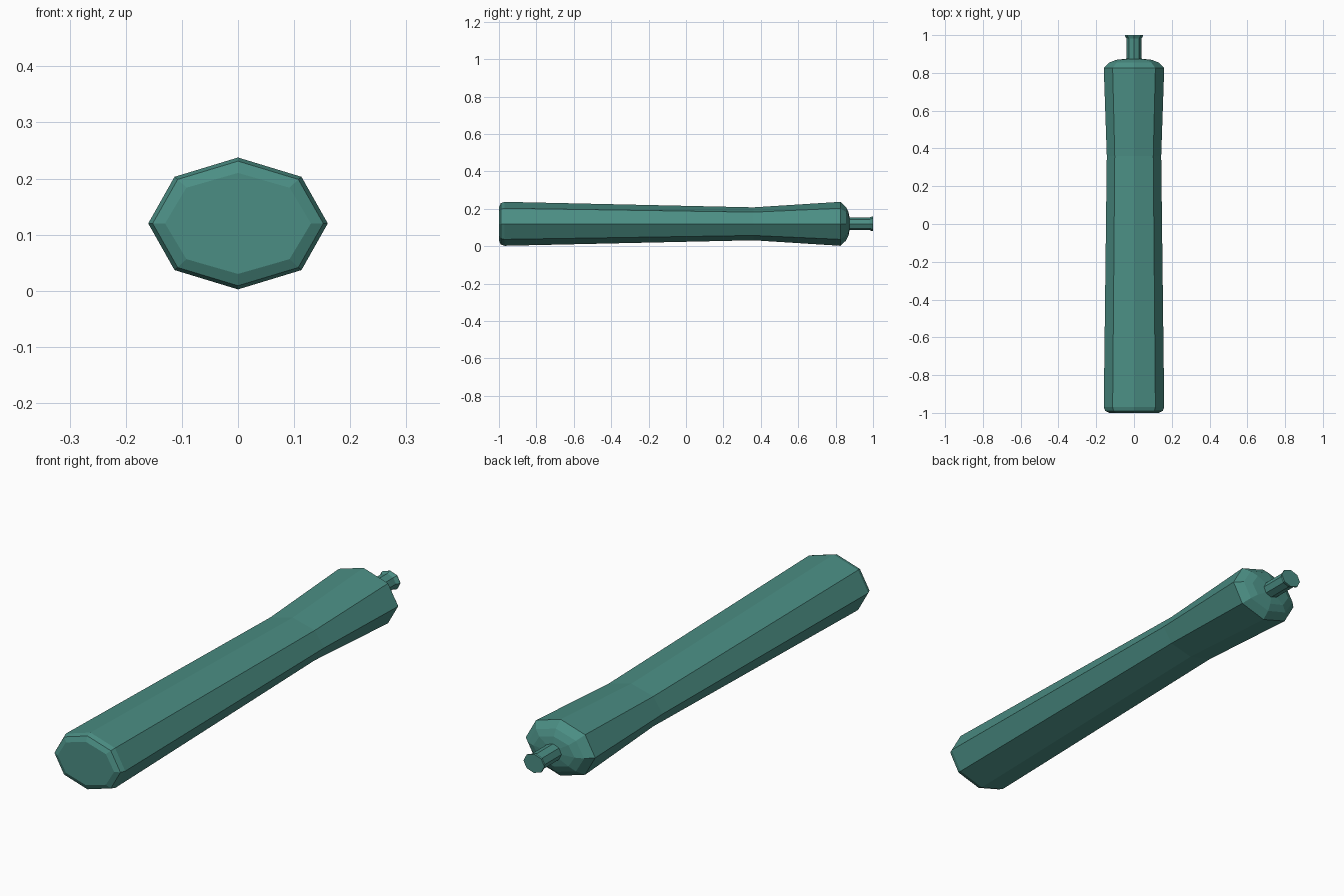
import bpy, bmesh, math

if "Cube" in bpy.data.objects:
    bpy.data.objects.remove(bpy.data.objects["Cube"])

SIDES = 8
CENTRE_Z = 0.12

teal = bpy.data.materials.new("teal")
teal.diffuse_color = (0.07, 0.27, 0.23, 1)
teal.use_nodes = True
teal.node_tree.nodes["Principled BSDF"].inputs["Base Color"].default_value = teal.diffuse_color


def loft(name, rings):
    """Skin octagonal rings (y, half width, half height) along y and cap both ends."""
    bm = bmesh.new()
    loops = []
    for y, rx, rz in rings:
        angles = [2 * math.pi * i / SIDES for i in range(SIDES)]
        loops.append([bm.verts.new((rx * math.cos(a), y, CENTRE_Z + rz * math.sin(a)))
                      for a in angles])
    for a, b in zip(loops, loops[1:]):
        for i in range(SIDES):
            j = (i + 1) % SIDES
            bm.faces.new((a[i], a[j], b[j], b[i]))
    bm.faces.new(loops[0])
    bm.faces.new(loops[-1])
    bmesh.ops.recalc_face_normals(bm, faces=bm.faces)
    mesh = bpy.data.meshes.new(name)
    bm.to_mesh(mesh)
    bm.free()
    mesh.materials.append(teal)
    obj = bpy.data.objects.new(name, mesh)
    bpy.context.collection.objects.link(obj)
    return obj


# Handle: bevelled butt, tapered waist, flared and domed far end
loft("handle", [
    (-1.0, 0.130, 0.090),
    (-0.99, 0.152, 0.111),
    (-0.97, 0.160, 0.1175),
    (0.36, 0.144, 0.088),
    (0.825, 0.160, 0.1175),
    (0.855, 0.130, 0.090),
    (0.869, 0.095, 0.062),
    (0.875, 0.040, 0.030),
])

# Peg with a small flared rim
loft("peg", [
    (0.86, 0.039, 0.034),
    (0.982, 0.039, 0.034),
    (0.994, 0.048, 0.039),
    (1.0, 0.048, 0.039),
])
